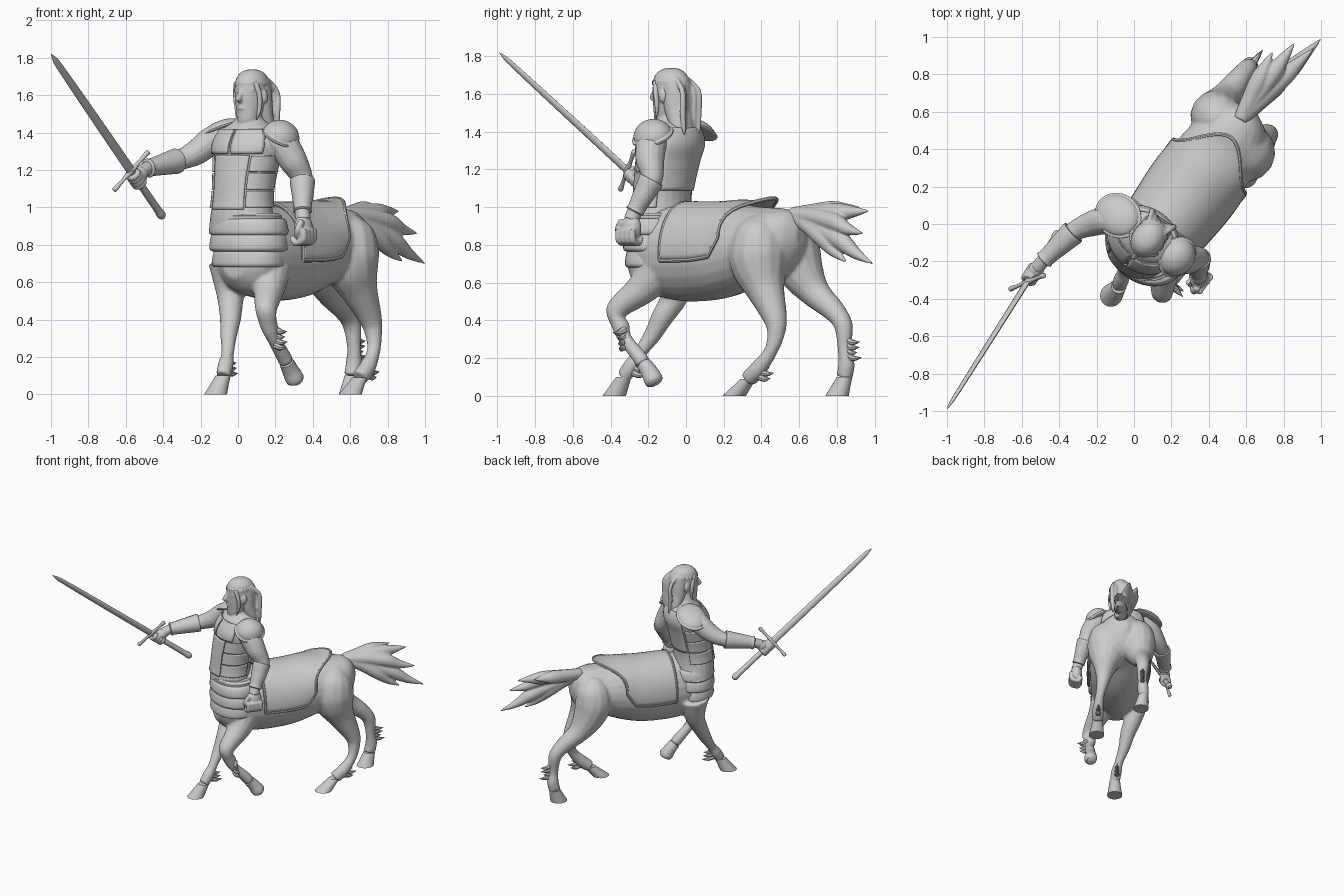
import bpy, bmesh, random
from math import sin, cos, pi, radians
from mathutils import Vector, Matrix

random.seed(4)
if "Cube" in bpy.data.objects:
    bpy.data.objects.remove(bpy.data.objects["Cube"])

stone = bpy.data.materials.new("stone_grey")
stone.use_nodes = True
stone.diffuse_color = (0.6, 0.6, 0.6, 1)
stone.node_tree.nodes["Principled BSDF"].inputs["Base Color"].default_value = (0.6, 0.6, 0.6, 1)

# Body frame: T points to the figure's left, S to its rear
T, S, Z = Vector((0.8, -0.6, 0)), Vector((0.6, 0.8, 0)), Vector((0, 0, 1))


def local(t, s, z):
    return Vector((0.3, 0.17, z)) + T * t + S * s


def blend(p, v):
    """Smooth curve through the values of p at position v."""
    i = min(int(v), len(p) - 2)
    f = v - i
    a, b, c, d = p[max(i - 1, 0)], p[i], p[i + 1], p[min(i + 2, len(p) - 1)]
    return b + (c - a + (2 * a - 5 * b + 4 * c - d + (3 * b - 3 * c + d - a) * f) * f) * (f / 2)


def surface(rings, v, ang, off=0.0):
    c, u, w = (blend([r[k] for r in rings], v) for k in range(3))
    out = u * cos(ang) + w * sin(ang)
    return c + out + out.normalized() * off


def loft(bm, rings, sub=4, seg=24):
    rows = []
    for k in range((len(rings) - 1) * sub + 1):
        rows.append([bm.verts.new(surface(rings, k / sub, 2 * pi * j / seg)) for j in range(seg)])
    for a, b in zip(rows, rows[1:]):
        for j in range(seg):
            bm.faces.new((a[j - 1], a[j], b[j], b[j - 1]))
    bm.faces.new(rows[0])
    bm.faces.new(rows[-1])


def limb(bm, pts, sub=4, seg=14):
    """Round tube through (x, y, z, radius) points."""
    p = [Vector(q[:3]) for q in pts]
    rings, u = [], None
    for i, q in enumerate(pts):
        d = (p[min(i + 1, len(p) - 1)] - p[max(i - 1, 0)]).normalized()
        u = d.orthogonal() if u is None else u - d * u.dot(d)
        u = u.normalized()
        rings.append((p[i], u * q[3], d.cross(u) * q[3]))
    loft(bm, rings, sub, seg)


def ball(bm, c, size):
    m = Matrix.Translation(c) @ Matrix((T, S, Z)).transposed().to_4x4() @ Matrix.Diagonal((*size, 1))
    bmesh.ops.create_uvsphere(bm, u_segments=20, v_segments=12, radius=1, matrix=m)


def finish(name, bm, voxel=None, solid=None):
    bmesh.ops.recalc_face_normals(bm, faces=bm.faces)
    me = bpy.data.meshes.new(name)
    bm.to_mesh(me)
    bm.free()
    me.materials.append(stone)
    o = bpy.data.objects.new(name, me)
    bpy.context.collection.objects.link(o)
    bpy.ops.object.select_all(action='DESELECT')
    o.select_set(True)
    bpy.context.view_layer.objects.active = o
    bpy.ops.object.shade_smooth_by_angle(angle=radians(40))
    if voxel:
        m = o.modifiers.new("fuse", 'REMESH')
        m.mode, m.voxel_size, m.use_smooth_shade = 'VOXEL', voxel, True
        m = o.modifiers.new("soften", 'SMOOTH')
        m.factor, m.iterations = 0.5, 4
    if solid:
        m = o.modifiers.new("thickness", 'SOLIDIFY')
        m.thickness, m.offset = solid, 0


def plate(name, rings, v0, v1, a0, a1, off, trim=0.0, n=18):
    """Curved plate lifted off a lofted surface; v1 may vary with the angle."""
    bm = bmesh.new()
    grid = []
    for i in range(n + 1):
        ang = radians(a0 + (a1 - a0) * i / n)
        top = v1(ang) if callable(v1) else v1
        grid.append([surface(rings, v0 + (top - v0) * j / n, ang, off(j / n, ang) if callable(off) else off)
                     for j in range(n + 1)])
    vs = [[bm.verts.new(p) for p in row] for row in grid]
    for i in range(n):
        for j in range(n):
            bm.faces.new((vs[i][j], vs[i + 1][j], vs[i + 1][j + 1], vs[i][j + 1]))
    finish(name, bm, solid=0.014)
    if trim:
        edge = grid[0][:-1] + [r[-1] for r in grid[:-1]] + grid[-1][:0:-1] + [r[0] for r in grid[::-1]]
        bm = bmesh.new()
        limb(bm, [(*p, trim) for p in edge], 1, 8)
        finish(name + "_trim", bm)


# Horse body with legs, fused into one skin
barrel = [(local(0, s, z), T * w, Z * h) for s, z, w, h in (
    (-.54, .72, .08, .1), (-.47, .745, .17, .195), (-.36, .76, .2, .24), (-.2, .755, .215, .255),
    (0, .76, .23, .25), (.15, .78, .225, .235), (.3, .8, .21, .2), (.42, .81, .19, .185),
    (.5, .83, .13, .145), (.55, .85, .04, .06))]
legs = {
    "front_left": [(.17, -.14, .68, .12), (.165, -.24, .56, .085), (.15, -.37, .45, .058), (.165, -.345, .37, .048),
                   (.19, -.32, .3, .036), (.24, -.25, .21, .04), (.26, -.225, .17, .04)],
    "front_right": [(-.04, -.04, .7, .12), (-.04, -.06, .53, .075), (-.04, -.13, .41, .058), (-.05, -.18, .32, .046),
                    (-.055, -.25, .22, .034), (-.065, -.29, .16, .042), (-.08, -.33, .1, .04)],
    "hind_left": [(.58, .44, .95, .05), (.595, .4, .87, .13), (.595, .385, .76, .16), (.61, .395, .66, .145),
                  (.65, .425, .55, .1), (.71, .475, .4, .062), (.725, .475, .32, .046), (.725, .445, .23, .036),
                  (.69, .38, .14, .046), (.65, .33, .09, .045)],
    "hind_right": [(.46, .54, .95, .05), (.45, .56, .87, .12), (.44, .575, .76, .14), (.46, .615, .65, .12),
                   (.5, .69, .54, .08), (.57, .785, .45, .06), (.61, .835, .37, .05), (.62, .84, .25, .037),
                   (.62, .85, .17, .044), (.61, .84, .1, .044)]}
bm = bmesh.new()
loft(bm, barrel)
for path in legs.values():
    limb(bm, path)
finish("horse_body", bm, voxel=0.011)

# Hooves: three planted, one lifted
soles = {"front_right": (-.12, -.38), "hind_left": (.6, .255), "hind_right": (.6, .8)}
for leg, path in legs.items():
    top = Vector(path[-1][:3])
    bm = bmesh.new()
    if leg in soles:
        base = Vector((*soles[leg], 0))
        mid = base.lerp(top, 0.45)
        loft(bm, [(base, T * .06, S * .064), (mid, T * .05, S * .054), (top, T * .04, S * .042)])
    else:
        limb(bm, [(*top, .04), (.28, -.195, .13, .045), (.305, -.17, .08, .05), (.31, -.16, .062, .03)])
    finish(leg + "_hoof", bm)
    # Feather hair at the fetlock
    bm = bmesh.new()
    root = Vector(path[-3 if leg in ("front_left", "hind_right") else -2][:3])
    sweep = S if leg in soles else T
    for k in range(4):
        a = root + Z * (.028 * k - .035) + sweep * .012
        tip = a + sweep * random.uniform(.06, .09) + T.cross(Z) * random.uniform(-.02, .02) - Z * .012
        limb(bm, [(*a, .022), (*(a.lerp(tip, .5) - Z * .01), .015), (*tip, .001)], 3, 8)
    finish(leg + "_feather", bm)

# Tail of blended locks, full at the middle and split at the tips
bm = bmesh.new()
root = Vector((.57, .56, .96))
for tip, lift in (((.74, .92, 1), 0), ((.86, .97, .98), 0), ((.96, .94, .86), .02),
                  ((1, .99, .7), .02), ((.88, .85, .71), .02)):
    tip = Vector(tip)
    path = [root, root.lerp(tip, .3) + Z * lift, root.lerp(tip, .6) + Z * lift, root.lerp(tip, .8), tip]
    limb(bm, [(*p, r) for p, r in zip(path, (.04, .046, .05, .03, .004))])
finish("tail", bm, voxel=0.007)

# Saddle cloth draped on the back, rising to a cantle
plate("saddle", barrel, 2.9, lambda a: 5.15 + 1.35 * max(0, sin(a)) ** 5 - 1.3 * max(0, .2 - sin(a)), -8, 188,
      lambda f, a: .014 + .035 * max(0, sin(a)) * f ** 4, trim=0.011, n=28)

# Human torso, neck, head and arms
torso = [(local(-.045, s, z), T * a, S * b) for z, s, a, b in (
    (.86, -.39, .2, .16), (.95, -.405, .18, .15), (1.05, -.4, .165, .142), (1.15, -.385, .168, .146),
    (1.25, -.365, .182, .15), (1.34, -.345, .195, .155), (1.42, -.33, .16, .12), (1.465, -.335, .085, .078),
    (1.54, -.34, .058, .058))]
skull = [(local(-.03, s, z), T * a, S * b) for z, s, a, b in (
    (1.435, -.385, .03, .03), (1.46, -.37, .054, .062), (1.52, -.35, .07, .086), (1.6, -.34, .08, .1),
    (1.67, -.335, .079, .098), (1.715, -.33, .056, .07), (1.732, -.33, .015, .02))]
arms = {
    "left": [(.18, -.17, 1.39, .075), (.245, -.185, 1.33, .082), (.3, -.19, 1.24, .075), (.345, -.18, 1.15, .058),
             (.35, -.22, 1.07, .056), (.345, -.27, .98, .042), (.35, -.29, .93, .042)],
    "right": [(-.06, .01, 1.4, .075), (-.15, .02, 1.35, .076), (-.23, .0, 1.29, .068), (-.32, -.04, 1.25, .054),
              (-.4, -.11, 1.235, .053), (-.48, -.19, 1.21, .038), (-.52, -.24, 1.185, .038)]}
bm = bmesh.new()
loft(bm, torso)
loft(bm, skull)
for path in arms.values():
    limb(bm, path)
# Nose, brow, lips and ears
limb(bm, [(*local(-.03, -.433, 1.625), .011), (*local(-.03, -.458, 1.578), .017), (*local(-.03, -.435, 1.565), .01)])
limb(bm, [(*local(t - .03, -.43 + abs(t) / 2, 1.628), .013) for t in (-.06, -.03, 0, .03, .06)])
ball(bm, local(-.03, -.432, 1.53), (.026, .012, .009))
for side in (-1, 1):
    ball(bm, local(-.03 + side * .082, -.33, 1.59), (.014, .024, .036))
finish("human_body", bm, voxel=0.007)

# Hair: a long mass hanging straight behind the head with shallow locks
bm = bmesh.new()
loft(bm, [(local(-.03, s, z), T * a, S * b) for z, s, a, b in (
    (1.385, -.24, .06, .035), (1.42, -.255, .082, .055), (1.52, -.285, .086, .07), (1.6, -.295, .086, .078),
    (1.68, -.31, .078, .08), (1.725, -.33, .04, .045))])
for t in (-.07, -.042, -.014, .014, .042, .07):
    back = -.232 + abs(t) * .45
    limb(bm, [(*local(t * .6 - .03, -.295, 1.71), .008), (*local(t - .03, back - .008, 1.62), .015),
              (*local(t - .03, back - .004, 1.5), .017), (*local(t * .9 - .03, back + .002, 1.385), .008)])
for side in (-1, 1):
    limb(bm, [(*local(side * .06 - .03, -.39, 1.67), .018), (*local(side * .08 - .03, -.375, 1.6), .015),
              (*local(side * .076 - .03, -.37, 1.53), .013), (*local(side * .066 - .03, -.385, 1.46), .004)])
finish("hair", bm, voxel=0.007)

# Close cap with a raised band
bm = bmesh.new()
loft(bm, [(local(-.03, -.333, z), T * a, S * b) for z, a, b in (
    (1.648, .087, .108), (1.668, .088, .108), (1.672, .083, .103), (1.705, .071, .086),
    (1.73, .042, .052), (1.738, .008, .01))])
finish("cap", bm)

# Torso plates, mirrored about the centre line
plate("belly_plate", torso, 1.4, 4.3, -126, -54, .004)
plate("back_plate", torso, 2.4, 6.0, 35, 145, .003)
for name, flip in (("left", False), ("right", True)):
    def sided(part, v0, v1, a0, a1, off, trim=0.0):
        plate(f"{name}_{part}", torso, v0, v1, *((180 - a1, 180 - a0) if flip else (a0, a1)), off, trim, 12)
    sided("breast_plate", 4.45, 5.9, -87, -34, .008, .006)
    for k in range(3):
        sided(f"side_plate_{k + 1}", 1.5 + .95 * k, 2.37 + .95 * k, -51, 30, .004)

# Layered waist bands over the horse's chest
bm = bmesh.new()
for z0, z1, a, b in ((.92, .97, .18, .155), (.85, .94, .222, .17), (.765, .86, .222, .172), (.68, .775, .205, .168)):
    loft(bm, [(local(-.01, -.39, z), T * a * k, S * b * k) for z, k in (
        (z1, .92), (z1 - .012, .98), (z0 + .035, 1.03), (z0 + .01, 1.02), (z0, .95))], 2, 40)
finish("waist_bands", bm)

# Domed shoulder guards with a rolled rim
for name, c, n, long, tall in (("left", (.228, -.175, 1.375), T * .62 + Z, .1, .09),
                               ("right", (-.085, .045, 1.405), T * -.42 + Z, .128, .055)):
    n = n.normalized()
    u = S.cross(n).normalized()
    bm = bmesh.new()
    loft(bm, [(Vector(c) + n * h * tall, u * r * long, S * r * .108) for r, h in (
        (.9, -.12), (1.06, -.06), (1.08, .08), (.98, .14), (.9, .42), (.65, .76), (.32, .95), (.03, 1))], 3, 32)
    finish(name + "_shoulder_guard", bm)

# Flared bracers
for name, path in arms.items():
    elbow, wrist = Vector(path[3][:3]), Vector(path[5][:3])
    bm = bmesh.new()
    limb(bm, [(*elbow.lerp(wrist, f), r) for f, r in ((.02, .06), (.06, .068), (.4, .06), (.9, .048), (1, .052), (1.03, .042))])
    finish(name + "_bracer", bm)

# Sword along one axis
tip, pommel = Vector((-1, -.99, 1.82)), Vector((-.4, -.04, .945))
axis = (tip - pommel).normalized()
wide = Vector((.18, .07, .21))
wide = (wide - axis * wide.dot(axis)).normalized()
flat = axis.cross(wide)
hilt = pommel.lerp(tip, .285)
bm = bmesh.new()
loft(bm, [(hilt.lerp(tip, f), wide * w, flat * w * .45) for f, w in (
    (0, .026), (.3, .025), (.6, .023), (.9, .019), (.96, .013), (1, .001))], 2, 8)
finish("sword_blade", bm)
bm = bmesh.new()
limb(bm, [(*(hilt + wide * k * .145), r) for k, r in ((-1, .006), (-.94, .014), (-.5, .01), (0, .016), (.5, .01), (.94, .014), (1, .006))])
limb(bm, [(*pommel.lerp(hilt, f), r) for f, r in ((0, .01), (.04, .023), (.12, .024), (.2, .021), (1, .019))])
finish("sword_hilt", bm)

# Right hand gripping the hilt, left hand in a fist
bm = bmesh.new()
grip = pommel.lerp(tip, .245)
ball(bm, grip + Vector((.025, .03, .02)), (.042, .046, .04))
for k in range(4):
    c = grip + axis * (.026 * k - .045)
    limb(bm, [(*(c + (wide * cos(a) + flat * sin(a)) * .03), .016) for a in (0, 1, 2, 3, 4, 5, 6)], 3, 10)
finish("right_hand", bm, voxel=0.005)
bm = bmesh.new()
ball(bm, Vector((.35, -.29, .89)), (.046, .058, .075))
for k in range(4):
    c = Vector((.35, -.3, .845)) + S * (.03 * k - .045)
    limb(bm, [(*(c + T * .035 + Z * .04), .018), (*(c + T * .03 - Z * .02), .02),
              (*(c - T * .02 - Z * .035), .019), (*(c - T * .045), .015)], 3, 10)
limb(bm, [(.34, -.34, .93, .018), (.32, -.36, .88, .018), (.31, -.34, .84, .012)])
finish("left_hand", bm, voxel=0.006)
